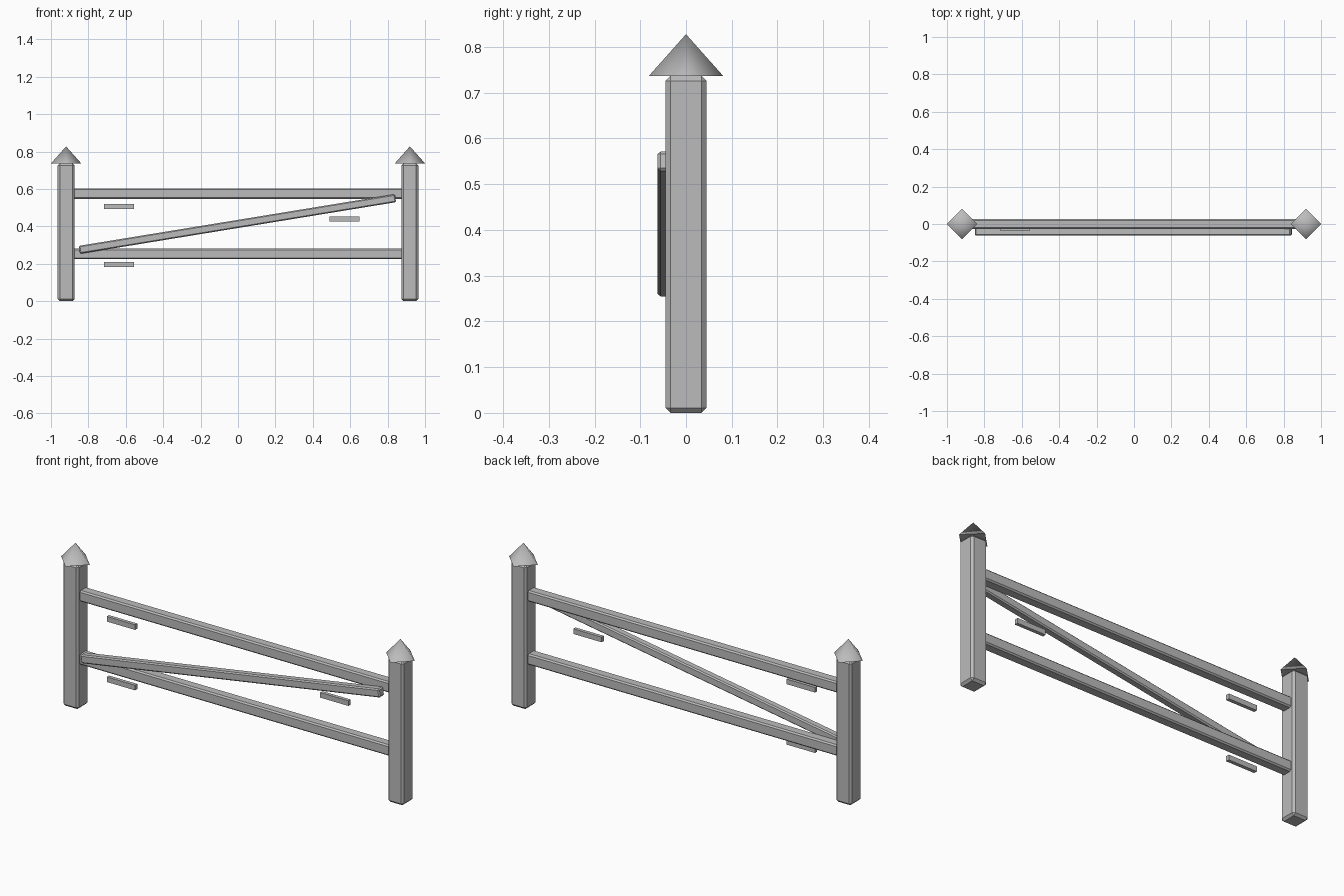
import bpy
import math

cube = bpy.data.objects.get("Cube")
if cube:
    bpy.data.objects.remove(cube, do_unlink=True)

grey = bpy.data.materials.new("plain grey")
grey.use_nodes = True
colour = (0.5, 0.5, 0.5, 1)
grey.diffuse_color = colour
grey.node_tree.nodes["Principled BSDF"].inputs["Base Color"].default_value = colour


def beam(name, centre, size, bevel=0.0, tilt=0.0):
    """Box with chamfered edges, tilted in the plane of the fence."""
    bpy.ops.mesh.primitive_cube_add(size=1, location=centre, rotation=(0, -tilt, 0))
    obj = bpy.context.object
    obj.name = name
    obj.scale = size
    bpy.ops.object.transform_apply(location=False, rotation=False, scale=True)
    obj.data.materials.append(grey)
    if bevel:
        mod = obj.modifiers.new("chamfer", "BEVEL")
        mod.width = bevel
        mod.segments = 1
    return obj


# Posts with four-sided pointed caps
POST_X, POST_H, CAP_H = 0.919, 0.737, 0.091
for side, sign in (("left", 1), ("right", -1)):
    beam(side + "_post", (sign * POST_X, 0, POST_H / 2), (0.09, 0.09, POST_H), 0.011)
    bpy.ops.mesh.primitive_cone_add(vertices=4, radius1=0.081, depth=CAP_H,
                                    location=(sign * POST_X, 0, POST_H + CAP_H / 2))
    cap = bpy.context.object
    cap.name = side + "_post_cap"
    cap.data.materials.append(grey)
    # Sloping sides are smooth, the underside is flat
    for face in cap.data.polygons:
        face.use_smooth = face.normal.z > 0
    cap.data.set_sharp_from_angle(angle=math.radians(100))

# Horizontal rails
for name, z in (("lower_rail", 0.253), ("upper_rail", 0.576)):
    beam(name, (0, 0, z), (1.8, 0.054, 0.056), 0.007)

# Diagonal brace across the front
rise, run = 0.276, 1.69
beam("diagonal_brace", (-0.003, -0.042, 0.413),
     (math.hypot(rise, run), 0.04, 0.043), 0.006, math.atan2(rise, run))

# Small loose slats
for name, x, z in (("upper_slat", -0.637, 0.506), ("lower_slat", -0.637, 0.197),
                   ("brace_slat", 0.57, 0.44)):
    beam(name, (x, -0.027, z), (0.16, 0.018, 0.026))
